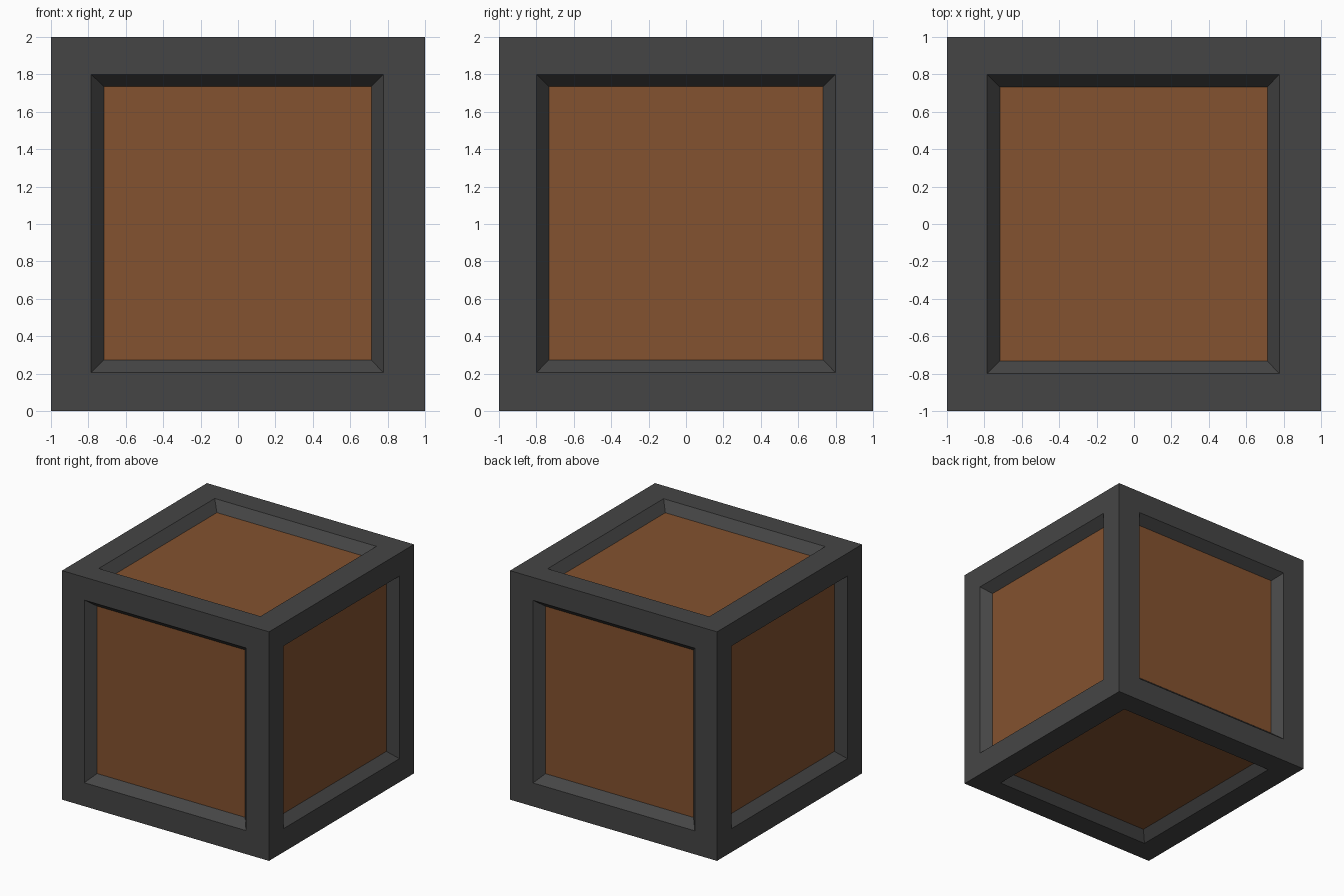
import bpy, bmesh
from mathutils import Vector

if "Cube" in bpy.data.objects:
    bpy.data.objects.remove(bpy.data.objects["Cube"])

DEPTH = 0.08
# (low, high) per axis for the outer shell, opening rim and recessed panel
OUTER = [(-1, 1), (-1, 1), (0, 2)]
RIM = [(-0.785, 0.777), (-0.80, 0.80), (0.205, 1.80)]
PANEL = [(-0.717, 0.713), (-0.733, 0.733), (0.273, 1.735)]


def material(name, rgb):
    m = bpy.data.materials.new(name)
    m.diffuse_color = (*rgb, 1)
    m.use_nodes = True
    m.node_tree.nodes["Principled BSDF"].inputs["Base Color"].default_value = m.diffuse_color
    return m


gray = material("dark gray metal", (0.060, 0.060, 0.060))
brown = material("brown wood", (0.23, 0.085, 0.029))


def ring(axis, side, limits, depth):
    """Four corners of a rectangle on one side of the cube, wound outward."""
    u, v = (axis + 1) % 3, (axis + 2) % 3
    pts = []
    for i, j in ((0, 0), (1, 0), (1, 1), (0, 1)):
        p = Vector()
        p[axis] = OUTER[axis][side] + (depth if side == 0 else -depth)
        p[u], p[v] = limits[u][i], limits[v][j]
        pts.append(p)
    return pts if side else pts[::-1]


def finish(name, bm, mat):
    me = bpy.data.meshes.new(name)
    bm.to_mesh(me)
    bm.free()
    me.materials.append(mat)
    bpy.context.collection.objects.link(bpy.data.objects.new(name, me))


names = {(0, 0): "left", (0, 1): "right", (1, 0): "front",
         (1, 1): "back", (2, 0): "bottom", (2, 1): "top"}
frame = bmesh.new()
for (axis, side), label in names.items():
    # flat border and bevelled recess walls
    rings = [ring(axis, side, OUTER, 0), ring(axis, side, RIM, 0),
             ring(axis, side, PANEL, DEPTH)]
    loops = [[frame.verts.new(p) for p in r] for r in rings]
    for a, b in zip(loops, loops[1:]):
        for i in range(4):
            k = (i + 1) % 4
            frame.faces.new((a[i], a[k], b[k], b[i]))
    # recessed panel
    bm = bmesh.new()
    bm.faces.new([bm.verts.new(p) for p in rings[2]])
    finish(label + "_panel", bm, brown)

# crate frame, joined along the cube edges
bmesh.ops.remove_doubles(frame, verts=frame.verts[:], dist=0.0005)
finish("crate_frame", frame, gray)
